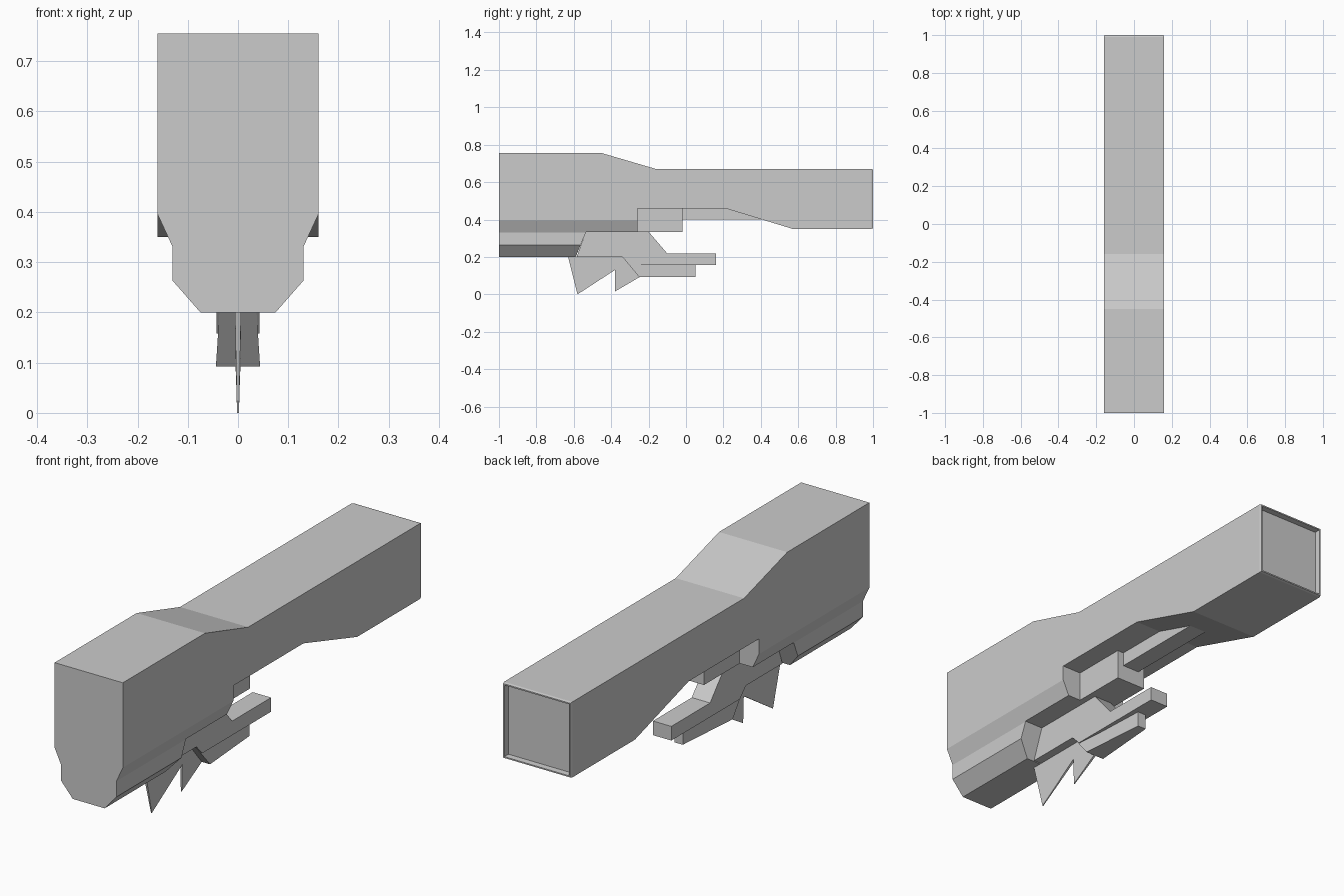
import bpy, bmesh
from mathutils import Vector

if "Cube" in bpy.data.objects:
    bpy.data.objects.remove(bpy.data.objects["Cube"])

grey = bpy.data.materials.new("plain_grey")
grey.diffuse_color = (0.6, 0.6, 0.6, 1)
grey.use_nodes = True
grey.node_tree.nodes["Principled BSDF"].inputs["Base Color"].default_value = grey.diffuse_color


def finish(name, bm):
    bmesh.ops.recalc_face_normals(bm, faces=bm.faces)
    mesh = bpy.data.meshes.new(name)
    bm.to_mesh(mesh)
    bm.free()
    mesh.materials.append(grey)
    ob = bpy.data.objects.new(name, mesh)
    bpy.context.collection.objects.link(ob)
    return ob


def side_prism(bm, pts):
    """Side profile of (y, z, half width) points, mirrored across x."""
    left = [bm.verts.new((-w, y, z)) for y, z, w in pts]
    right = [bm.verts.new((w, y, z)) for y, z, w in pts]
    bm.faces.new(left)
    bm.faces.new(right[::-1])
    n = len(pts)
    for i in range(n):
        j = (i + 1) % n
        bm.faces.new((left[i], right[i], right[j], left[j]))


def slab(name, pts, w):
    bm = bmesh.new()
    side_prism(bm, [(y, z, w) for y, z in pts])
    return finish(name, bm)


# Main body: side silhouette with a raised front and a notch underneath
bm = bmesh.new()
outline = [(-1, .2), (-1, .755), (-.45, .755), (-.16, .67), (.99, .67),
           (.99, .35), (.57, .35), (.21, .46), (-.26, .46), (-.26, .332),
           (-.535, .332), (-.59, .2)]
side_prism(bm, [(y, z, .16) for y, z in outline])
bmesh.ops.recalc_face_normals(bm, faces=bm.faces)

# Rear opening: chamfered lip, flat rim, recessed end panel
rear = next(f for f in bm.faces if all(abs(v.co.y - .99) < 1e-4 for v in f.verts))
for thickness, shift in ((.004, .01), (.008, 0), (.002, -.025)):
    bmesh.ops.inset_individual(bm, faces=[rear], thickness=thickness, depth=0)
    for v in rear.verts:
        v.co.y += shift
body = finish("main_body", bm)

# Cutter that narrows the lower front of the body on both sides
bm = bmesh.new()
section = [(.19, .46), (.13, .33), (.13, .263), (.066, .19), (.19, .19)]
for s in (-1, 1):
    f = bm.faces.new([bm.verts.new((s * x, -1.1, z)) for x, z in section])
    new = bmesh.ops.extrude_face_region(bm, geom=[f])["geom"]
    bmesh.ops.translate(bm, vec=Vector((0, .9, 0)),
                        verts=[v for v in new if isinstance(v, bmesh.types.BMVert)])
cutter = finish("chamfer_cutter", bm)
cutter.hide_render = True
mod = body.modifiers.new("chamfer", 'BOOLEAN')
mod.operation = 'DIFFERENCE'
mod.solver = 'EXACT'
mod.object = cutter
bpy.context.view_layer.objects.active = body
bpy.ops.object.modifier_apply(modifier=mod.name)
bpy.data.objects.remove(cutter)

# Centre block behind the lower body, and the rail running into the slope
slab("centre_block", [(-.27, .332), (-.27, .47), (-.02, .47), (-.02, .332)], .07)
slab("under_rail", [(-.03, .4), (-.03, .47), (.21, .47), (.43, .4)], .04)

# Grip arm hanging below, ending in a bar that points back
slab("grip_arm", [(-.585, .2), (-.535, .335), (-.2, .335), (-.1, .218), (.16, .218),
                  (.16, .158), (-.11, .158), (-.3, .158), (-.34, .2)], .043)

# Lower bar, narrowing toward the back
bm = bmesh.new()
side_prism(bm, [(-.34, .2, .037), (-.25, .092, .044), (.05, .092, .02),
                (.05, .165, .02), (-.12, .2, .034)])
finish("lower_bar", bm)

# Thin two-pointed blade in front of the lower bar
bm = bmesh.new()
side_prism(bm, [(-.63, .2, .006), (-.58, .0, .002), (-.38, .13, .005),
                (-.38, .015, .002), (-.24, .097, .005), (-.3, .21, .006)])
finish("front_blade", bm)
